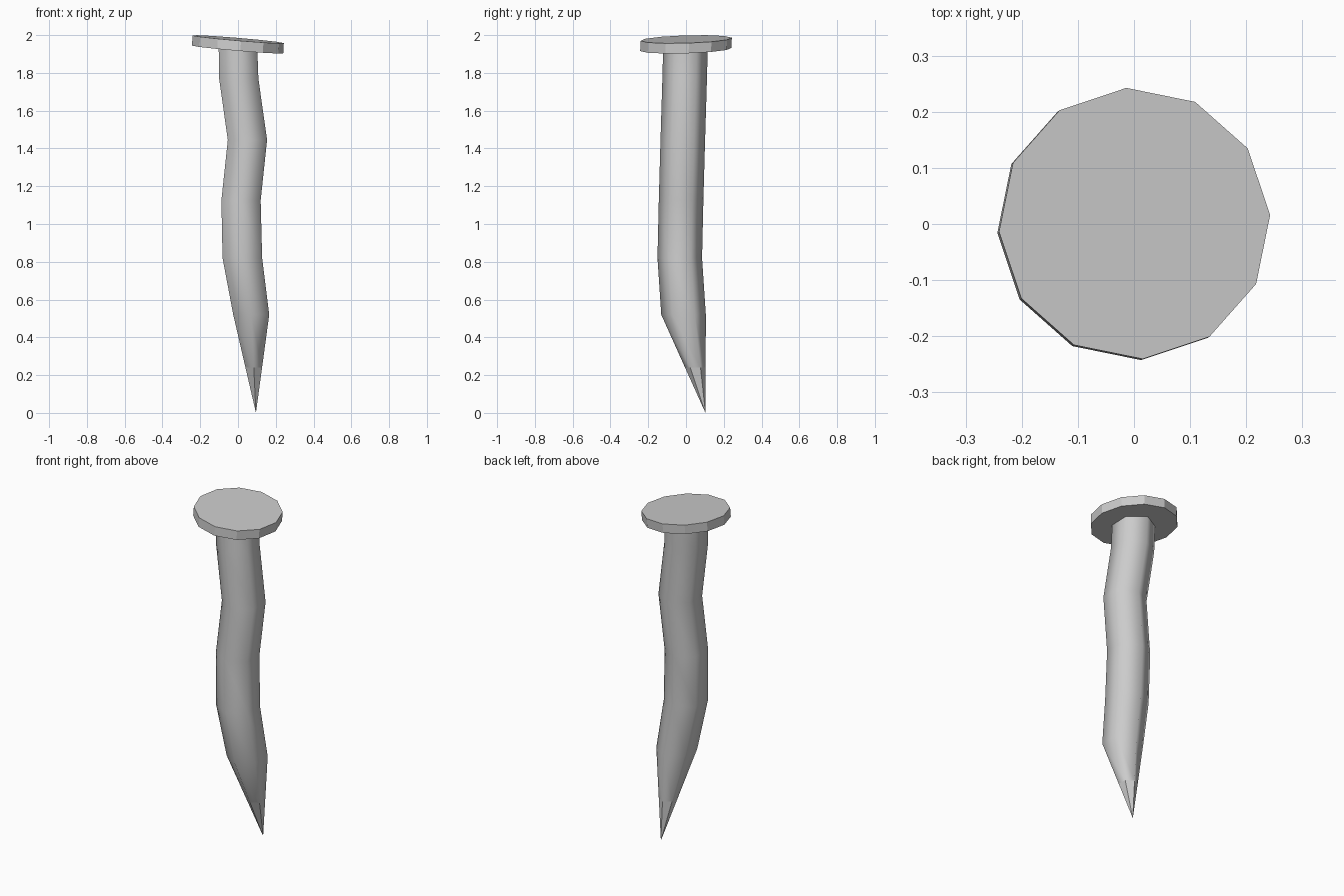
import bpy, bmesh
from math import cos, sin, radians

if "Cube" in bpy.data.objects:
    bpy.data.objects.remove(bpy.data.objects["Cube"])


def loft(name, rings, flat_from=None, smooth=True, tip=None):
    """Skin a stack of equal-sided rings, capped at both ends or closed to a tip."""
    bm = bmesh.new()
    loops = [[bm.verts.new(p) for p in ring] for ring in rings]
    n = len(loops[0])
    for k, (a, b) in enumerate(zip(loops, loops[1:])):
        for i in range(n):
            j = (i + 1) % n
            bm.faces.new((a[i], a[j], b[j], b[i])).smooth = smooth
    bm.faces.new(loops[0])
    if tip:
        point = bm.verts.new(tip)
        for i in range(n):
            bm.faces.new((loops[-1][i], loops[-1][(i + 1) % n], point))
    else:
        bm.faces.new(loops[-1])
    bmesh.ops.recalc_face_normals(bm, faces=bm.faces)
    mesh = bpy.data.meshes.new(name)
    bm.to_mesh(mesh)
    bm.free()
    obj = bpy.data.objects.new(name, mesh)
    bpy.context.collection.objects.link(obj)
    return obj


# Bent six-sided shank: centre x, centre y, z, half width x, half depth y
path = [(0.000, -0.003, 1.93, 0.118, 0.118),
        (0.004, -0.007, 1.77, 0.120, 0.118),
        (0.050, -0.017, 1.445, 0.120, 0.118),
        (0.016, -0.026, 1.125, 0.120, 0.118),
        (0.023, -0.033, 0.82, 0.121, 0.118),
        (0.070, -0.013, 0.52, 0.110, 0.118)]
rings = [[(x + w * cos(radians(30 + 60 * i)), y + d * sin(radians(30 + 60 * i)), z)
          for i in range(6)] for x, y, z, w, d in path]

# Off-centre point, with a ring partway down the taper
tip = (0.095, 0.103, 0.0)
rings.append([tuple(a + (b - a) * 0.54 for a, b in zip(p, tip)) for p in rings[-1]])
loft("shank", rings, tip=tip)


# Tilted twelve-sided head
def head_ring(drop, dx, dy):
    ring = []
    for i in range(12):
        x = 0.242 * cos(radians(3.5 + 30 * i))
        y = 0.242 * sin(radians(3.5 + 30 * i))
        ring.append((x + dx, y + dy, 1.978 - 0.085 * x + 0.03 * y - drop))
    return ring


loft("head", [head_ring(0.0, 0.001, 0.001), head_ring(0.054, -0.002, -0.001)], smooth=False)
